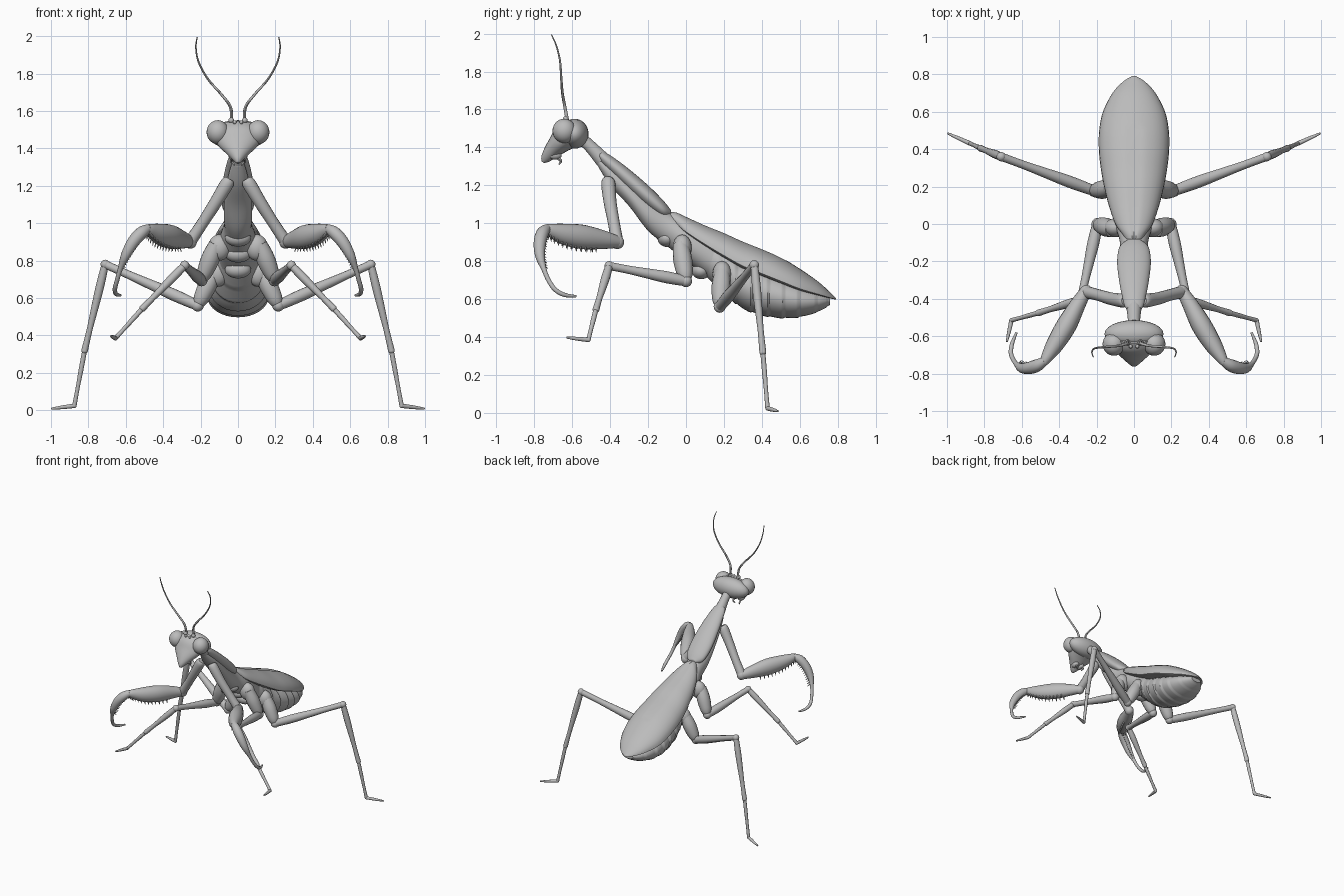
import bpy, bmesh, math
from mathutils import Vector, Matrix

cube = bpy.data.objects.get("Cube")
if cube:
    bpy.data.objects.remove(cube)

grey = bpy.data.materials.new("plain grey")
grey.use_nodes = True
grey.diffuse_color = (0.5, 0.5, 0.5, 1)
grey.node_tree.nodes["Principled BSDF"].inputs["Base Color"].default_value = (0.5, 0.5, 0.5, 1)
parts = []


def finish(name, bm, both=False):
    """Turn a bmesh into one object, or into a left and right pair."""
    for side in (("left_", "right_") if both else ("",)):
        if side == "right_":
            bmesh.ops.scale(bm, vec=(-1, 1, 1), verts=bm.verts)
        bmesh.ops.recalc_face_normals(bm, faces=bm.faces)
        mesh = bpy.data.meshes.new(side + name)
        bm.to_mesh(mesh)
        mesh.materials.append(grey)
        obj = bpy.data.objects.new(side + name, mesh)
        bpy.context.collection.objects.link(obj)
        parts.append(obj)
    bm.free()


def spline(stations, steps):
    """Smooth interpolation through stations of any width."""
    n = len(stations)
    out = []
    for i in range(n - 1):
        a, b, c, d = (stations[min(max(j, 0), n - 1)] for j in (i - 1, i, i + 1, i + 2))
        for k in range(steps):
            t = k / steps
            out.append([q + 0.5 * t * (r - p + t * (2*p - 5*q + 4*r - s + t * (3*(q - r) + s - p)))
                        for p, q, r, s in zip(a, b, c, d)])
    return out + [list(stations[-1])]


def skin(bm, rings):
    rows = [[bm.verts.new(p) for p in ring] for ring in rings]
    n = len(rows[0])
    for a, b in zip(rows, rows[1:]):
        for i in range(n):
            bm.faces.new((a[i], a[(i + 1) % n], b[(i + 1) % n], b[i]))
    bm.faces.new(rows[0][::-1])
    bm.faces.new(rows[-1])


def circle(n):
    return [(math.cos(2 * math.pi * i / n), math.sin(2 * math.pi * i / n)) for i in range(n)]


def add_tube(bm, stations, steps=5, sides=14):
    """Tube along x, y, z, width radius and optional height radius."""
    st = spline([s if len(s) == 5 else (*s, s[3]) for s in stations], steps)
    pts = [Vector(s[:3]) for s in st]
    chord = (pts[-1] - pts[0]).normalized()
    ref = Vector((1, 0, 0)) if abs(chord.z) > 0.75 else Vector((0, 0, 1))
    rings = []
    for i, s in enumerate(st):
        tan = pts[min(i + 1, len(pts) - 1)] - pts[max(i - 1, 0)]
        u = tan.cross(ref).normalized()
        v = u.cross(tan).normalized()
        w, h = max(s[3], 0.001), max(s[4], 0.001)
        rings.append([pts[i] + u * w * c + v * h * q for c, q in circle(sides)])
    skin(bm, rings)


def add_ball(bm, centre, radii):
    m = Matrix.Translation(centre) @ Matrix.Diagonal((*radii, 1))
    bmesh.ops.create_uvsphere(bm, u_segments=24, v_segments=14, radius=1, matrix=m)


def tube(name, stations, both=False, **kw):
    bm = bmesh.new()
    add_tube(bm, stations, **kw)
    finish(name, bm, both)


def ball(name, centre, radii, both=False):
    bm = bmesh.new()
    add_ball(bm, centre, radii)
    finish(name, bm, both)


def body(name, stations, section, steps=6, sides=32):
    """Upright cross-sections along y: y, top, bottom, half width."""
    bm = bmesh.new()
    rings = []
    for i, s in enumerate(spline(stations, steps)):
        rings.append([(x, s[0], z) for x, z in (section(c, q, i / steps, *s) for c, q in circle(sides))])
    skin(bm, rings)
    finish(name, bm)


def oval(c, q, k, y, top, low, w):
    return w * c, (top + low) / 2 + (top - low) / 2 * q


def ringed(c, q, k, y, top, low, w):
    f = 0.97 + 0.06 * ((k * 1.2) % 1)
    return w * c * f, (top + low) / 2 + (top - low) / 2 * q * f


def wing(c, q, k, y, top, rim, w):
    seam = 0.008 if q > 0.99 and y < 0.53 else 0
    return w * c, rim + (top - rim) * (q if q > 0 else 0.12 * q) - seam


# Thorax, shield, abdomen and folded wings
body("thorax", [(-.47, 1.36, 1.31, .025), (-.4, 1.31, 1.2, .05), (-.3, 1.22, 1.09, .07),
                (-.2, 1.14, .96, .075), (-.1, 1.07, .88, .075), (0, 1.0, .8, .1),
                (.12, .94, .71, .1), (.2, .88, .64, .1)], oval)
body("thorax_shield", [(-.465, 1.37, 1.345, .03), (-.44, 1.38, 1.31, .05), (-.38, 1.345, 1.25, .065),
                       (-.3, 1.285, 1.17, .08), (-.2, 1.2, 1.08, .09), (-.12, 1.12, 1.03, .076),
                       (-.08, 1.07, 1.045, .03)], oval)
body("abdomen", [(.08, .94, .745, .08), (.2, .88, .63, .12), (.3, .8, .55, .145), (.4, .76, .515, .158),
                 (.5, .72, .5, .16), (.6, .68, .505, .145), (.7, .64, .535, .1),
                 (.76, .61, .57, .045)], ringed, steps=10)
body("folded_wings", [(-.085, 1.06, 1.03, .04), (-.05, 1.057, 1.0, .065), (0, 1.035, .955, .1),
                      (.1, .99, .89, .135), (.2, .95, .83, .16), (.3, .905, .775, .178),
                      (.4, .865, .735, .188), (.5, .82, .695, .186), (.6, .76, .655, .166),
                      (.7, .69, .625, .115), (.76, .635, .607, .06), (.79, .605, .598, .012)], wing)
for i in range(3):
    ball("belly_plate_%d" % (i + 1), (0, -.1 + i * .09, .92 - i * .085), (.07, .05, .045))

# Neck and head
tube("neck", [(0, -.57, 1.46, .035), (0, -.51, 1.41, .033), (0, -.44, 1.335, .042)])
ball("cranium", (0, -.588, 1.472), (.158, .074, .079))
tube("face", [(0, -.59, 1.495, .12, .07), (0, -.63, 1.46, .128, .075), (0, -.67, 1.42, .105, .058),
              (0, -.71, 1.378, .062, .042), (0, -.742, 1.34, .026, .025), (0, -.755, 1.322, .008)], sides=24)
ball("eye", (.108, -.642, 1.487), (.06, .062, .064), both=True)
ball("jaw", (.025, -.69, 1.36), (.025, .035, .025), both=True)
tube("mouth_feeler", [(.025, -.69, 1.35, .008), (.03, -.66, 1.33, .007), (.02, -.67, 1.31, .004)], both=True, sides=8)
for i, (x, z) in enumerate([(0, 1.515), (.018, 1.54), (-.018, 1.54)]):
    ball("small_eye_%d" % (i + 1), (x, -.655, z), (.01, .01, .01))
ball("antenna_base", (.036, -.635, 1.55), (.015, .015, .015), both=True)
tube("antenna", [(.035, -.625, 1.54, .009), (.04, -.64, 1.62, .008), (.09, -.652, 1.69, .007),
                 (.16, -.658, 1.77, .006), (.21, -.665, 1.86, .005), (.225, -.685, 1.94, .004),
                 (.218, -.71, 1.995, .003)], both=True, sides=8)

# Grasping front legs
tube("front_coxa", [(.045, -.41, 1.235, .025), (.06, -.41, 1.21, .037), (.12, -.4, 1.11, .034),
                    (.19, -.38, 1.0, .031), (.25, -.365, .91, .033)], both=True)
ball("front_elbow", (.255, -.362, .9), (.035, .036, .036), both=True)
femur = [(.255, -.355, .9, .03, .03), (.3, -.43, .912, .042, .048), (.36, -.54, .927, .054, .064),
         (.42, -.64, .942, .048, .056), (.47, -.72, .965, .03, .033), (.485, -.748, .975, .018, .018)]
tube("front_femur", femur, both=True, sides=20)
tibia = [(.475, -.73, .975, .022), (.515, -.755, .95, .033), (.56, -.77, .9, .033), (.6, -.77, .83, .026),
         (.628, -.75, .76, .014), (.645, -.725, .7, .012), (.658, -.69, .65, .012),
         (.652, -.64, .622, .011), (.628, -.58, .615, .006)]
tube("front_tibia", tibia, both=True)

# Spines of the front legs
bm = bmesh.new()
for s in spline(femur, 4)[6:19]:
    for side in (-.4, .4):
        x, y, z = s[0] + side * s[3], s[1] + side * s[3] * .5, s[2] - s[4] * .85
        add_tube(bm, [(x, y, z, .006), (x + side * .015, y, z - .025, .001)], steps=1, sides=6)
for s in spline(tibia, 5)[8:20]:
    x, y, z = s[0] - s[3] * .6, s[1] + s[3] * .6, s[2]
    add_tube(bm, [(x, y, z, .005), (x - .012, y + .018, z - .012, .001)], steps=1, sides=6)
finish("front_leg_spines", bm, both=True)


def walking_leg(name, coxa, hip, knee, ankle, heel, toe):
    """Hip segment, thigh, shin, thin lower foot and toe with joints."""
    hip, knee, ankle, heel, toe = map(Vector, (hip, knee, ankle, heel, toe))
    mid = Vector(coxa).lerp(hip, .4)
    tube(name + "_coxa", [(*coxa, .04), (*mid, .05), (*Vector(coxa).lerp(hip, .8), .042), (*hip, .026)], both=True)
    bm = bmesh.new()
    add_ball(bm, hip, (.032, .032, .032))
    add_ball(bm, knee, (.025, .025, .025))
    add_ball(bm, ankle, (.018, .018, .018))
    add_ball(bm, heel, (.012, .012, .012))
    finish(name + "_joints", bm, both=True)

    def limb(part, a, b, *radii):
        n = len(radii) - 1
        tube(name + part, [(*a.lerp(b, i / n), r) for i, r in enumerate(radii)], both=True)
    limb("_femur", hip, knee, .028, .032, .027, .022, .022)
    limb("_tibia", knee, ankle, .02, .023, .02, .016, .018)
    limb("_tarsus", ankle, heel, .013, .013, .011, .012)
    limb("_toe", heel, toe, .012, .011, .009, .005)


# Walking legs
walking_leg("middle_leg", (.115, -.03, .89), (.195, .0, .695), (.285, -.405, .775),
            (.51, -.475, .545), (.655, -.515, .385), (.68, -.63, .397))
walking_leg("hind_leg", (.125, .19, .745), (.215, .178, .56), (.71, .36, .78),
            (.82, .405, .32), (.875, .43, .024), (.997, .485, .009))
ball("middle_hip", (.1, -.02, .87), (.06, .05, .07), both=True)
ball("hind_hip", (.11, .19, .73), (.06, .05, .07), both=True)

# Smooth shading with sharp edges kept
bpy.ops.object.select_all(action="DESELECT")
for obj in parts:
    obj.select_set(True)
bpy.context.view_layer.objects.active = parts[0]
bpy.ops.object.shade_smooth_by_angle(angle=math.radians(45))
